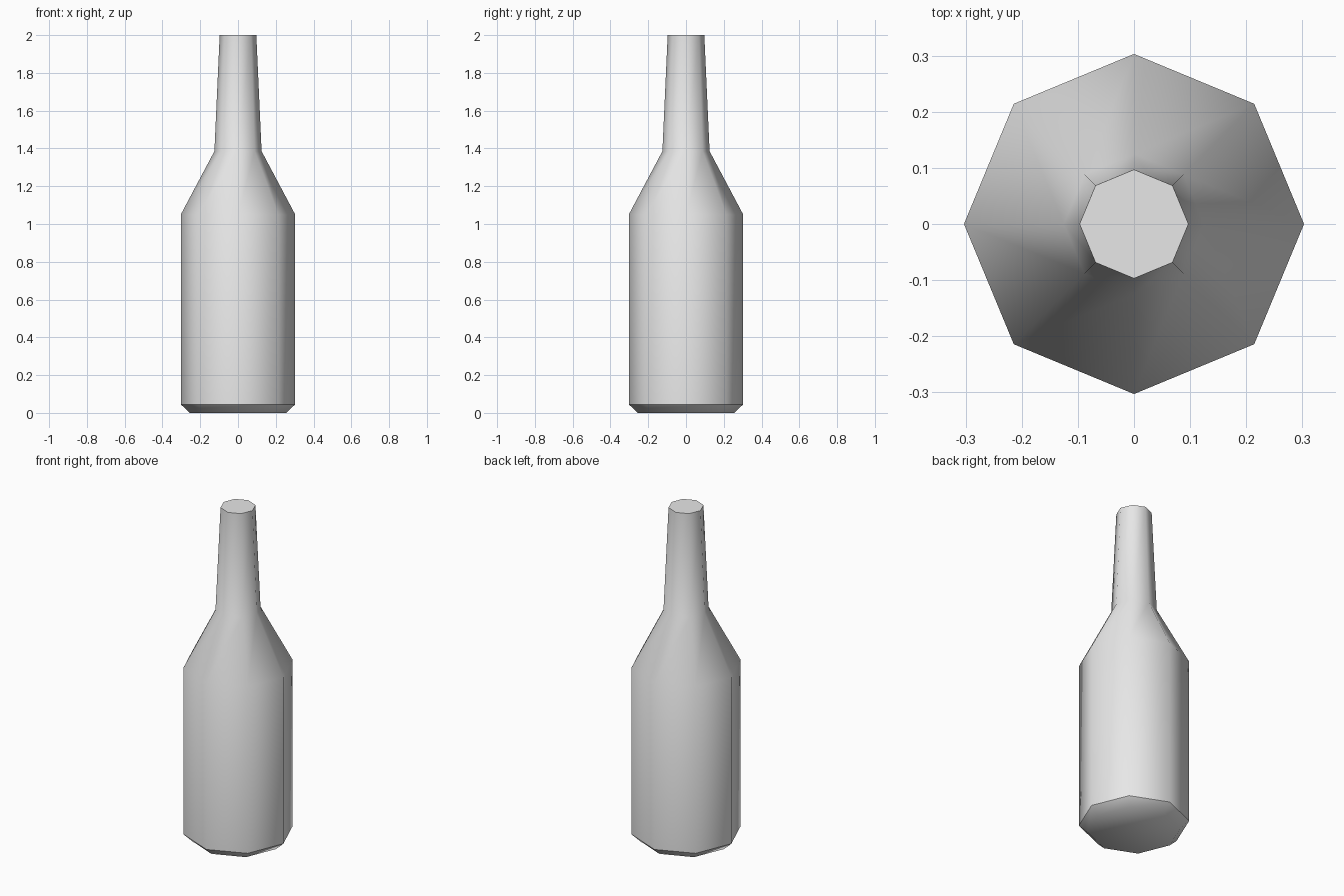
import bpy, bmesh
from math import cos, sin, pi

cube = bpy.data.objects.get("Cube")
if cube:
    bpy.data.objects.remove(cube, do_unlink=True)

SIDES = 8
# Bottle outline: (radius, height) from base to mouth
PROFILE = [(0.255, 0), (0.303, 0.045), (0.303, 1.05), (0.125, 1.385), (0.097, 2)]
SHARP_RINGS = (1, 4)  # rim above the base chamfer, and the mouth

grey = bpy.data.materials.new("light_grey")
grey.use_nodes = True
colour = (0.8, 0.8, 0.8, 1)
grey.diffuse_color = colour
grey.node_tree.nodes["Principled BSDF"].inputs["Base Color"].default_value = colour

# Rings of the bottle, bridged by quads and closed by two caps
bm = bmesh.new()
rings = [[bm.verts.new((r * cos(2 * pi * i / SIDES), r * sin(2 * pi * i / SIDES), z))
          for i in range(SIDES)] for r, z in PROFILE]
for low, high in zip(rings, rings[1:]):
    for i in range(SIDES):
        j = (i + 1) % SIDES
        bm.faces.new((low[i], low[j], high[j], high[i]))
bm.faces.new(rings[0][::-1])
bm.faces.new(rings[-1])

# Smooth sides with crisp edges at the rim and mouth
for face in bm.faces:
    face.smooth = True
for k in SHARP_RINGS:
    for i in range(SIDES):
        bm.edges.get((rings[k][i], rings[k][(i + 1) % SIDES])).smooth = False

mesh = bpy.data.meshes.new("bottle")
bm.to_mesh(mesh)
bm.free()
mesh.materials.append(grey)
bottle = bpy.data.objects.new("bottle", mesh)
bpy.context.collection.objects.link(bottle)
